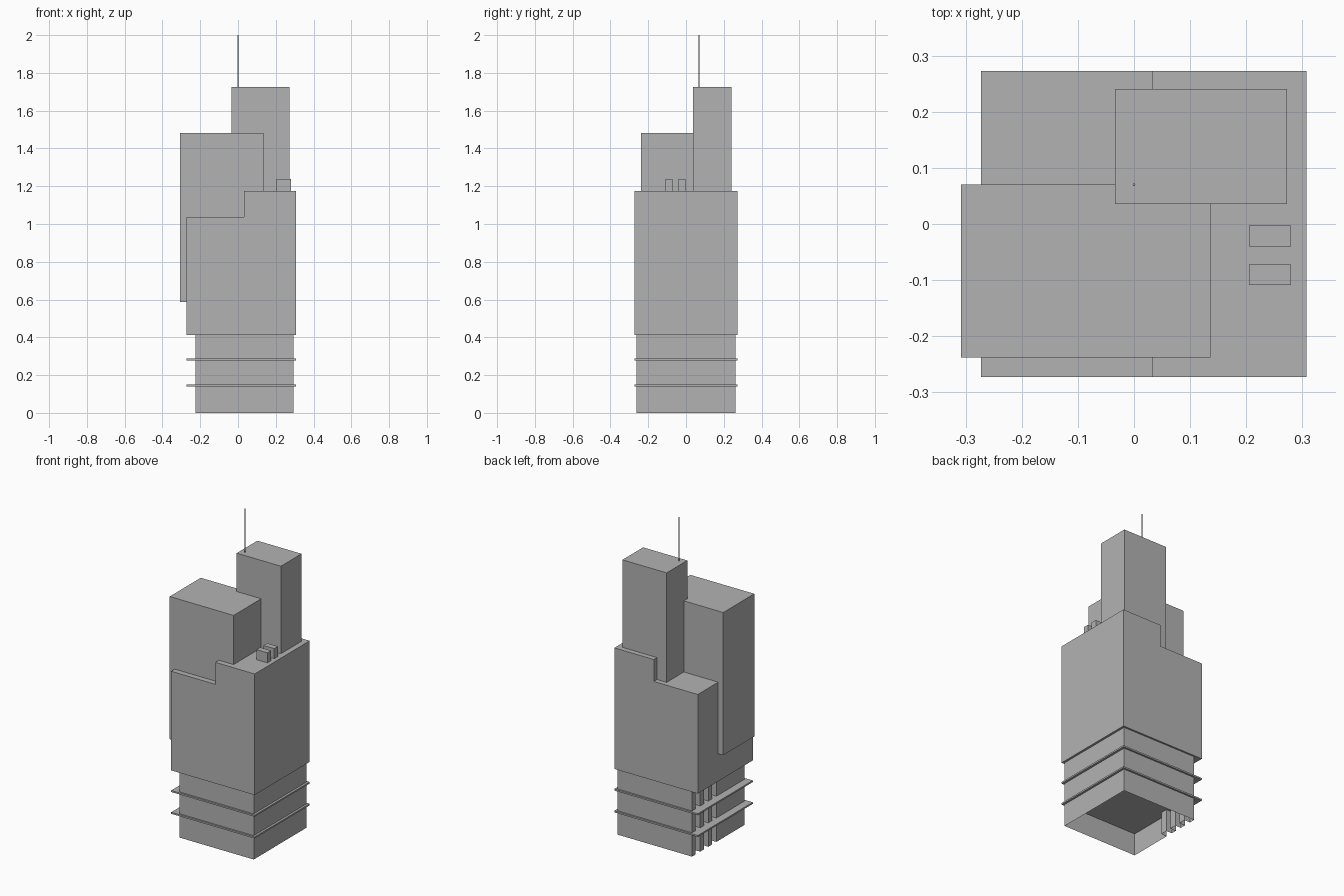
import bpy
import bmesh

cube = bpy.data.objects.get("Cube")
if cube:
    bpy.data.objects.remove(cube, do_unlink=True)

# Single flat concrete colour
concrete = bpy.data.materials.new("concrete grey")
concrete.use_nodes = True
grey = (0.45, 0.45, 0.45, 1)
concrete.diffuse_color = grey
concrete.node_tree.nodes["Principled BSDF"].inputs["Base Color"].default_value = grey


def prism(name, outline, lift, place, caps=True):
    """Extrude a closed outline along a vector; place maps 2D points to 3D."""
    bm = bmesh.new()
    face = bm.faces.new([bm.verts.new(place(a, b)) for a, b in outline])
    new = bmesh.ops.extrude_face_region(bm, geom=[face], use_keep_orig=True)
    moved = [g for g in new["geom"] if isinstance(g, bmesh.types.BMVert)]
    bmesh.ops.translate(bm, verts=moved, vec=lift)
    bmesh.ops.recalc_face_normals(bm, faces=bm.faces)
    if not caps:
        ends = [f for f in bm.faces if abs(f.normal.z) > 0.9]
        bmesh.ops.delete(bm, geom=ends, context="FACES_ONLY")
    mesh = bpy.data.meshes.new(name)
    bm.to_mesh(mesh)
    bm.free()
    mesh.materials.append(concrete)
    obj = bpy.data.objects.new(name, mesh)
    bpy.context.collection.objects.link(obj)
    return obj


def box(name, x, y, z):
    outline = [(x[0], y[0]), (x[1], y[0]), (x[1], y[1]), (x[0], y[1])]
    return prism(name, outline, (0, 0, z[1] - z[0]), lambda a, b: (a, b, z[0]))


# Hollow podium wall, open below, with a row of fins on one side
left, right, depth, recess = -0.225, 0.293, 0.262, 0.04
outline = [(left, -depth), (right, -depth), (right, depth), (left, depth)]
for i in range(3):
    top = 0.225 - i * 0.08
    low = top - 0.045
    outline += [(left, top), (left + recess, top), (left + recess, low), (left, low)]
prism("podium_wall", outline, (0, 0, 0.413), lambda a, b: (a, b, 0), caps=False)

# Projecting floor slabs
for i, z in enumerate((0.145, 0.282)):
    box(f"floor_slab_{i + 1}", (-0.273, 0.307), (-0.273, 0.273), (z - 0.005, z + 0.005))

# Main block with a stepped roof
step = [(-0.273, 0.413), (0.307, 0.413), (0.307, 1.174),
        (0.033, 1.174), (0.033, 1.036), (-0.273, 1.036)]
prism("main_block", step, (0, 0.546, 0), lambda a, b: (a, -0.273, b))

# Upper towers
box("overhanging_tower", (-0.308, 0.136), (-0.238, 0.07), (0.586, 1.483))
box("tall_tower", (-0.034, 0.273), (0.036, 0.241), (1.036, 1.724))

# Rooftop units
for i, y in enumerate((-0.109, -0.04)):
    box(f"rooftop_unit_{i + 1}", (0.205, 0.28), (y, y + 0.037), (1.17, 1.237))

# Antenna
bpy.ops.mesh.primitive_cylinder_add(vertices=8, radius=0.0025, depth=0.28,
                                    location=(0, 0.07, 1.86))
antenna = bpy.context.object
antenna.name = "antenna"
antenna.data.materials.append(concrete)
